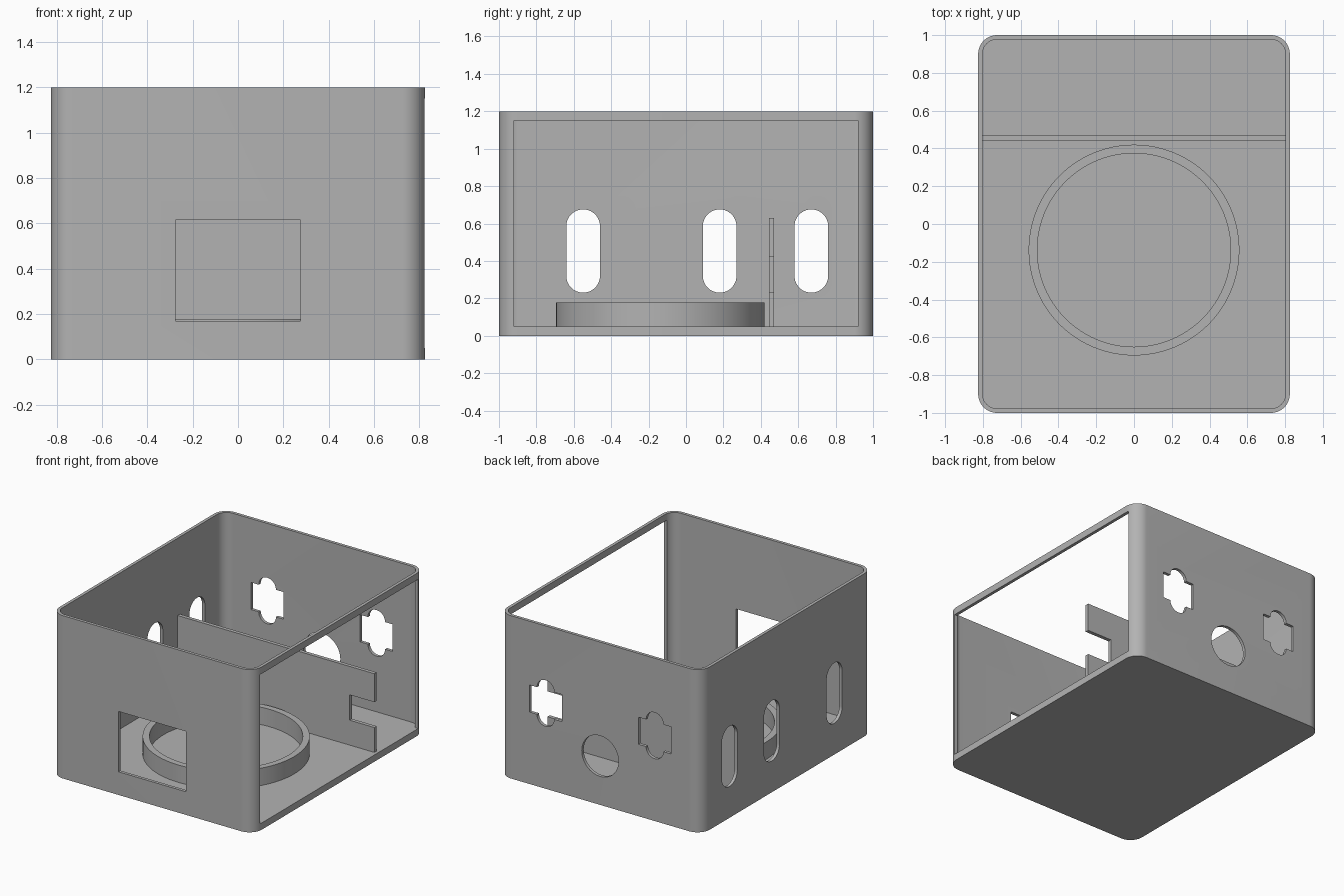
import bpy, bmesh, math
from mathutils import Vector

if "Cube" in bpy.data.objects:
    bpy.data.objects.remove(bpy.data.objects["Cube"], do_unlink=True)

grey = bpy.data.materials.new("plain grey")
grey.use_nodes = True
COLOUR = (0.45, 0.45, 0.45, 1)
grey.diffuse_color = COLOUR
grey.node_tree.nodes["Principled BSDF"].inputs["Base Color"].default_value = COLOUR

# Each plane maps outline (u, v) and extrusion depth d to x, y, z
PLANES = {
    "XY": lambda u, v, d: Vector((u, v, d)),
    "XZ": lambda u, v, d: Vector((u, d, v)),
    "YZ": lambda u, v, d: Vector((d, u, v)),
}


def rounded(cu, cv, w, h, r, steps=16):
    """Outline of a rectangle with rounded corners (r = 0 gives sharp ones)."""
    if r == 0:
        return [(cu + a * w / 2, cv + b * h / 2) for a, b in ((1, 1), (-1, 1), (-1, -1), (1, -1))]
    pts = []
    for q, (a, b) in enumerate(((1, 1), (-1, 1), (-1, -1), (1, -1))):
        for i in range(steps + 1):
            t = (q + i / steps) * math.pi / 2
            pts.append((cu + a * (w / 2 - r) + r * math.cos(t),
                        cv + b * (h / 2 - r) + r * math.sin(t)))
    return pts


def circle(cu, cv, r, n=64):
    return [(cu + r * math.cos(2 * math.pi * i / n), cv + r * math.sin(2 * math.pi * i / n))
            for i in range(n)]


def prism(name, outline, plane, d0, d1):
    """Solid made by extruding an outline from d0 to d1."""
    place = PLANES[plane]
    bm = bmesh.new()
    face = bm.faces.new([bm.verts.new(place(u, v, d0)) for u, v in outline])
    out = bmesh.ops.extrude_face_region(bm, geom=[face])
    moved = [g for g in out["geom"] if isinstance(g, bmesh.types.BMVert)]
    bmesh.ops.translate(bm, verts=moved, vec=place(0, 0, d1 - d0))
    bmesh.ops.remove_doubles(bm, verts=bm.verts, dist=1e-5)
    bmesh.ops.recalc_face_normals(bm, faces=bm.faces)
    mesh = bpy.data.meshes.new(name)
    bm.to_mesh(mesh)
    bm.free()
    mesh.materials.append(grey)
    obj = bpy.data.objects.new(name, mesh)
    bpy.context.collection.objects.link(obj)
    return obj


def cut(target, outline, plane, d0, d1):
    """Subtract an extruded outline from the target."""
    cutter = prism("cutter", outline, plane, d0, d1)
    cutter.hide_render = True
    mod = target.modifiers.new("cut", "BOOLEAN")
    mod.operation, mod.solver, mod.object = "DIFFERENCE", "EXACT", cutter
    bpy.context.view_layer.objects.active = target
    bpy.ops.object.modifier_apply(modifier=mod.name)
    bpy.data.objects.remove(cutter, do_unlink=True)


W, D, H = 1.65, 2.0, 1.2
WALL, FLOOR, RADIUS = 0.023, 0.05, 0.1

# Open-topped box with rounded upright corners
case = prism("case", rounded(0, 0, W, D, RADIUS), "XY", 0, H)
cut(case, rounded(0, 0, W - 2 * WALL, D - 2 * WALL, RADIUS - WALL), "XY", FLOOR, H + 0.2)

# Large opening in the left side, framed by a thin border
cut(case, rounded(0, H / 2, 1.84, H - 2 * FLOOR, 0), "YZ", 0.7, 1)

# Front window
cut(case, rounded(0, 0.393, 0.55, 0.445, 0), "XZ", -1.1, -0.9)

# Ventilation slots in the right side
for y in (-0.55, 0.18, 0.67):
    cut(case, rounded(y, 0.453, 0.18, 0.445, 0.09), "YZ", -1, -0.7)

# Back wall: round cable hole and two socket cutouts
cut(case, circle(0, 0.36, 0.15), "XZ", 0.9, 1.1)
for x in (-0.445, 0.445):
    cut(case, rounded(x, 0.63, 0.265, 0.2, 0), "XZ", 0.9, 1.1)
    cut(case, rounded(x, 0.63, 0.14, 0.34, 0.069), "XZ", 0.9, 1.1)

# Ring holder on the floor
ring = prism("ring_holder", circle(0, -0.138, 0.558, 96), "XY", FLOOR, 0.178)
cut(ring, circle(0, -0.138, 0.512, 96), "XY", 0, 0.3)

# Upright divider with a notch at its open end
divider = prism("divider", rounded(0, 0.34, 1.604, 0.58, 0), "XZ", 0.443, 0.47)
cut(divider, rounded(0.8, 0.327, 0.4, 0.187, 0), "XZ", 0.3, 0.6)

# Smooth the curved walls and keep the edges sharp
for obj in (case, ring, divider):
    bpy.ops.object.select_all(action="DESELECT")
    obj.select_set(True)
    bpy.context.view_layer.objects.active = obj
    bpy.ops.object.shade_smooth_by_angle(angle=math.radians(30))
